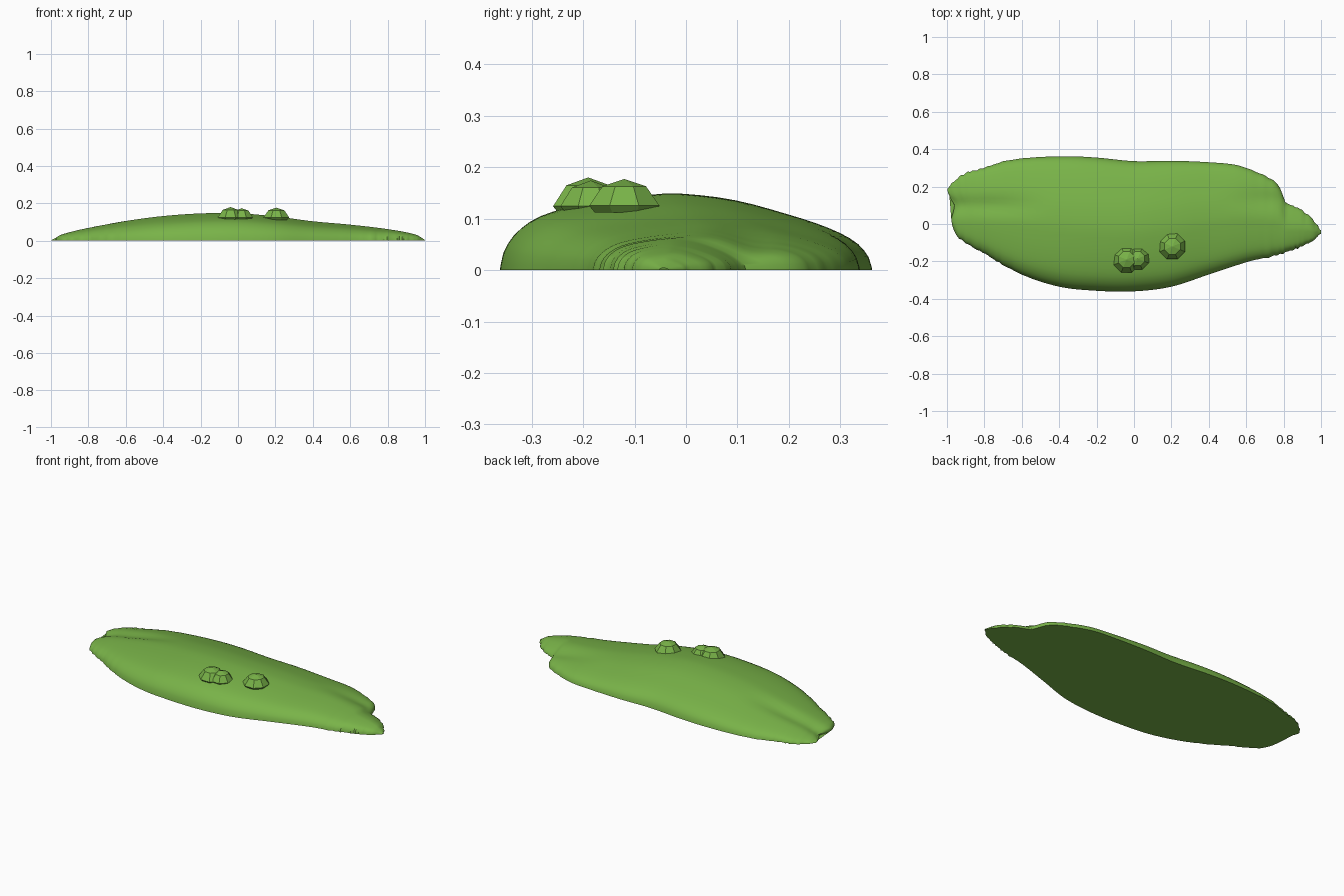
import bpy, bmesh, math, random

if "Cube" in bpy.data.objects:
    bpy.data.objects.remove(bpy.data.objects["Cube"])
random.seed(4)

grass = bpy.data.materials.new("grass green")
grass.diffuse_color = (0.19, 0.45, 0.065, 1)
grass.use_nodes = True
grass.node_tree.nodes["Principled BSDF"].inputs["Base Color"].default_value = grass.diffuse_color


def curve(pts, t):
    """Smooth (Hermite) interpolation through sorted points."""
    n = len(pts)
    if t <= pts[0][0]:
        return pts[0][1]
    if t >= pts[-1][0]:
        return pts[-1][1]
    i = max(k for k in range(n - 1) if pts[k][0] <= t)

    def slope(k):
        a, b = pts[max(k - 1, 0)], pts[min(k + 1, n - 1)]
        return (b[1] - a[1]) / (b[0] - a[0])
    (x0, y0), (x1, y1) = pts[i], pts[i + 1]
    h = x1 - x0
    u = (t - x0) / h
    return ((2*u**3 - 3*u*u + 1) * y0 + (u**3 - 2*u*u + u) * h * slope(i)
            + (3*u*u - 2*u**3) * y1 + (u**3 - u*u) * h * slope(i + 1))


def smooth(a, b, t):
    t = min(max((t - a) / (b - a), 0), 1)
    return t * t * (3 - 2 * t)


def make(name, bm):
    bmesh.ops.recalc_face_normals(bm, faces=bm.faces)
    me = bpy.data.meshes.new(name)
    bm.to_mesh(me)
    bm.free()
    me.materials.append(grass)
    ob = bpy.data.objects.new(name, me)
    bpy.context.collection.objects.link(ob)
    return ob


# Mound outline (back and front edges), ridge height and cross-section
back = [(-1, .19), (-.95, .24), (-.88, .28), (-.8, .30), (-.7, .335), (-.55, .355),
        (-.35, .362), (-.2, .355), (0, .336), (.2, .338), (.4, .33), (.55, .315),
        (.65, .28), (.75, .23), (.785, .185), (.805, .125), (.87, .09), (.93, .05),
        (.975, 0), (1, -.035)]
front = [(-1, .16), (-.985, .05), (-.97, -.02), (-.93, -.08), (-.8, -.16), (-.6, -.27),
         (-.4, -.335), (-.2, -.357), (0, -.36), (.2, -.335), (.4, -.27), (.6, -.205),
         (.75, -.17), (.9, -.12), (.96, -.085), (1, -.05)]
ridge = [(-1, .005), (-.97, .028), (-.9, .05), (-.8, .072), (-.6, .106), (-.4, .132),
         (-.2, .146), (0, .147), (.2, .13), (.4, .104), (.6, .086), (.8, .062),
         (.95, .033), (1, .004)]
section = [(-1, 0), (-.985, .2), (-.92, .46), (-.78, .70), (-.5, .88), (-.15, .99),
           (0, 1), (.28, .92), (.56, .74), (.78, .56), (.92, .37), (.985, .16), (1, 0)]

# Grassy mound: lofted across x with a valley running into both ends
NX, NV = 120, 32
bm = bmesh.new()
rows = []
for i in range(NX + 1):
    x = -math.cos(math.pi * i / NX) * .5 + (-1 + 2 * i / NX) * .5
    jag = .005 * smooth(.5, .85, abs(x))
    y0 = curve(front, x) + random.uniform(-jag, jag)
    y1 = curve(back, x) + random.uniform(-jag, jag)
    row = []
    for j in range(NV + 1):
        v = -math.cos(math.pi * j / NV)
        y = (y0 + y1) / 2 + v * (y1 - y0) / 2
        valley = math.exp(-((y - (.13 if x > 0 else .1)) / .05) ** 2)
        z = curve(ridge, x) * curve(section, v)
        z *= 1 - .28 * valley * smooth(.4, .9, abs(x))
        notch = .035 * valley * smooth(-.85, -.97, x)
        row.append(bm.verts.new((x + notch, y, max(z, 0))))
    rows.append(row)
for a, b in zip(rows, rows[1:]):
    for j in range(NV):
        bm.faces.new((a[j], b[j], b[j + 1], a[j + 1]))
# Flat underside
for a, b in zip(rows, rows[1:]):
    bm.faces.new([bm.verts.new((p.co.x, p.co.y, 0)) for p in (a[0], a[-1], b[-1], b[0])])
bmesh.ops.remove_doubles(bm, verts=bm.verts, dist=.0005)
mound = make("grassy_mound", bm)
bpy.context.view_layer.objects.active = mound
mound.select_set(True)
bpy.ops.object.shade_smooth_by_angle(angle=math.radians(40))


# Low-poly bushes
def bush(name, x, y, r, base, top):
    bm = bmesh.new()
    h = top - base
    levels = [(.84, 0), (1, .2), (.62, .78)]
    rings = [[bm.verts.new((x + r * k * math.cos(math.tau * (s + .5) / 8),
                            y + r * k * math.sin(math.tau * (s + .5) / 8), base + h * f))
              for s in range(8)] for k, f in levels]
    tip = bm.verts.new((x, y, top))
    bm.faces.new(rings[0])
    for s in range(8):
        t = (s + 1) % 8
        for a, b in zip(rings, rings[1:]):
            bm.faces.new((a[s], a[t], b[t], b[s]))
        bm.faces.new((rings[-1][s], rings[-1][t], tip))
    make(name, bm)


bush("bush_left", -.04, -.19, .074, .11, .18)
bush("bush_middle", .02, -.185, .064, .112, .174)
bush("bush_right", .205, -.12, .074, .112, .177)
